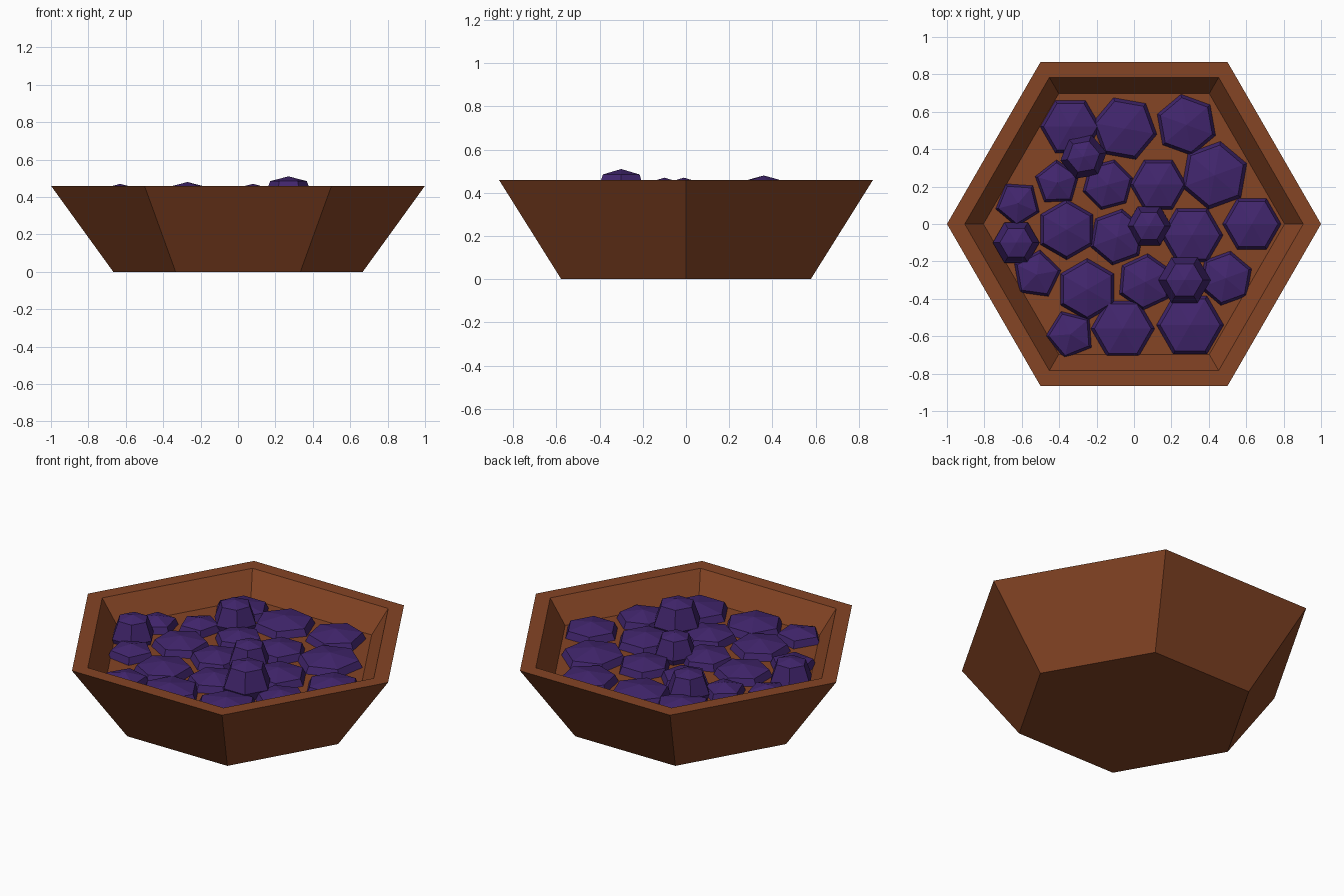
import bpy
import bmesh
from math import cos, sin, radians, tau

if "Cube" in bpy.data.objects:
    bpy.data.objects.remove(bpy.data.objects["Cube"], do_unlink=True)


def make_material(name, color):
    mat = bpy.data.materials.new(name)
    mat.use_nodes = True
    mat.diffuse_color = (*color, 1)
    mat.node_tree.nodes["Principled BSDF"].inputs["Base Color"].default_value = (*color, 1)
    return mat


def ring(bm, radius, z, sides, turn=0.0):
    return [bm.verts.new((radius * cos(turn + tau * i / sides),
                          radius * sin(turn + tau * i / sides), z))
            for i in range(sides)]


def bridge(bm, lower, upper):
    n = len(lower)
    for i in range(n):
        j = (i + 1) % n
        bm.faces.new((lower[i], lower[j], upper[j], upper[i]))


def finish(bm, name, mat):
    bmesh.ops.recalc_face_normals(bm, faces=bm.faces)
    mesh = bpy.data.meshes.new(name)
    bm.to_mesh(mesh)
    bm.free()
    mesh.materials.append(mat)
    obj = bpy.data.objects.new(name, mesh)
    bpy.context.scene.collection.objects.link(obj)
    return obj


wood = make_material("warm brown", (0.235, 0.058, 0.018))
purple = make_material("deep purple", (0.054, 0.019, 0.155))

# Hexagonal bowl: outside wall, flat rim, inside wall and raised floor
BOWL_PROFILE = [(0.667, 0), (1, 0.46), (0.905, 0.46), (0.805, 0.32)]
bm = bmesh.new()
rings = [ring(bm, r, z, 6) for r, z in BOWL_PROFILE]
for lower, upper in zip(rings, rings[1:]):
    bridge(bm, lower, upper)
bm.faces.new(rings[0])
bm.faces.new(rings[-1])
finish(bm, "bowl", wood)


def berry(name, x, y, radius, turn, top, half_height, cap, sides=6):
    """Faceted berry: steep side bands with a shallow dome at each end."""
    bm = bmesh.new()
    cap_radius, cap_height = cap
    profile = [(cap_radius, -cap_height), (1, 0), (cap_radius, cap_height)]
    rings = [ring(bm, r * radius, z * half_height, sides, radians(turn))
             for r, z in profile]
    for lower, upper in zip(rings, rings[1:]):
        bridge(bm, lower, upper)
    for end, z in ((rings[0], -half_height), (rings[-1], half_height)):
        tip = bm.verts.new((0, 0, z))
        for i in range(sides):
            bm.faces.new((end[i], end[(i + 1) % sides], tip))
    obj = finish(bm, name, purple)
    obj.location = (x, y, top - half_height)


# Bottom layer of broad, flattened berries: x, y, radius, turn
BROAD = [
    (-.34, .52, .175, 0), (-.05, .51, .19, -10), (.28, .53, .18, -20),
    (.43, .26, .2, 20), (.63, 0, .17, 0), (-.14, .21, .15, 15),
    (.13, .21, .165, 0), (-.36, -.03, .175, 30), (-.09, -.07, .165, 20),
    (.31, -.06, .18, 0), (-.25, -.35, .18, 30), (.06, -.31, .165, 25),
    (.49, -.29, .16, 20), (-.06, -.56, .185, 0), (.3, -.54, .195, 0),
]
for i, (x, y, r, turn) in enumerate(BROAD):
    berry(f"broad_berry_{i + 1}", x, y, r, turn, .39, .1, (.82, .7))

# Smaller five-sided berries along the edge
SMALL = [(-.41, .22, .135, 20), (-.62, .11, .135, 50),
         (-.52, -.27, .145, 10), (-.34, -.59, .145, 40)]
for i, (x, y, r, turn) in enumerate(SMALL):
    berry(f"small_berry_{i + 1}", x, y, r, turn, .39, .1, (.8, .7), 5)

# Rounder berries heaped on top: x, y, radius, turn, top
HEAPED = [(-.27, .36, .125, 10, .48), (-.63, -.1, .125, 0, .47),
          (.08, -.01, .12, 0, .47), (.27, -.3, .14, 0, .51)]
for i, (x, y, r, turn, top) in enumerate(HEAPED):
    berry(f"heaped_berry_{i + 1}", x, y, r, turn, top, r, (.7, .82))
